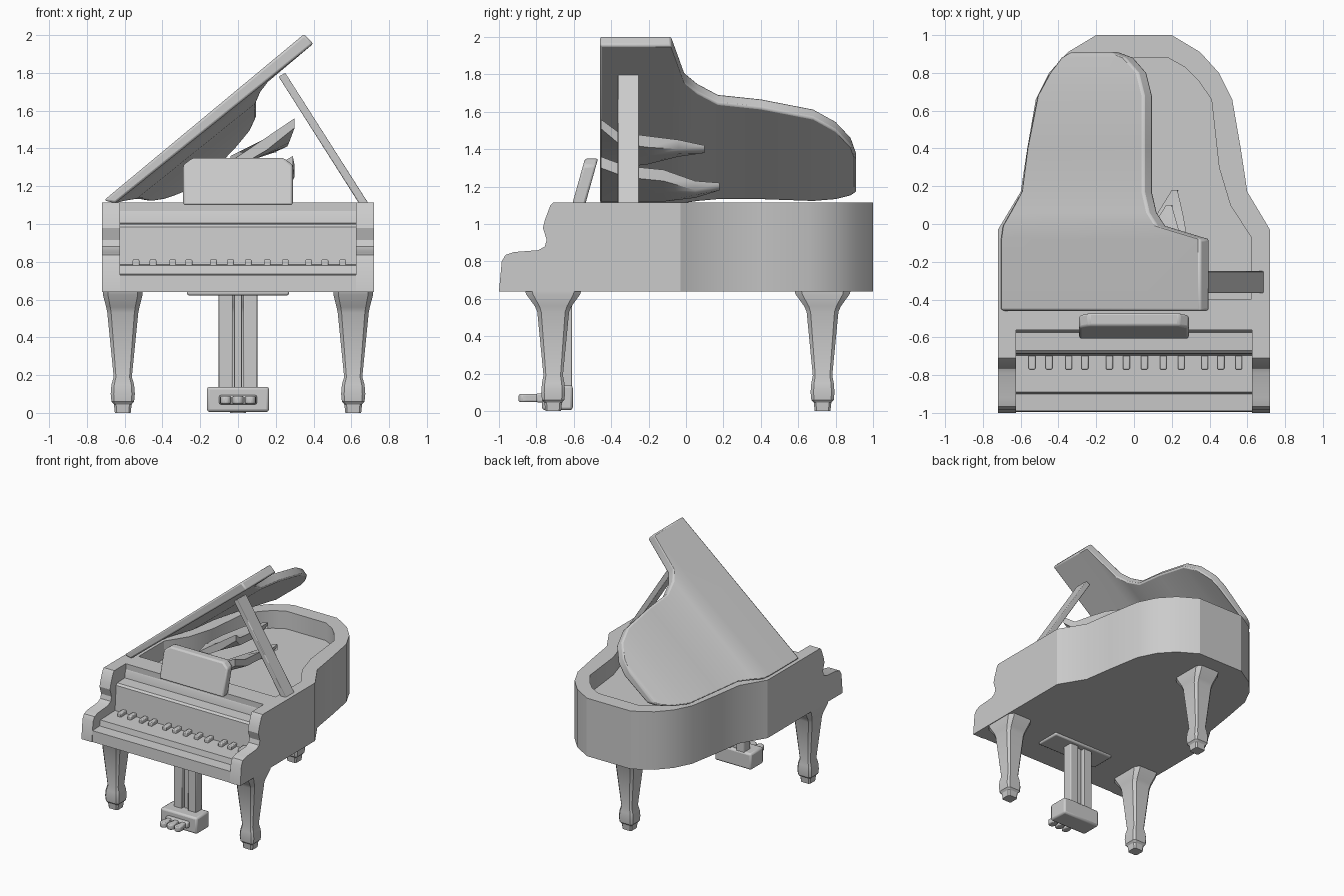
import bpy, bmesh, math

if "Cube" in bpy.data.objects:
    bpy.data.objects.remove(bpy.data.objects["Cube"])


def loft(name, rings, bevel=0.0, angle=30):
    """Skin a list of equal-length point rings and cap both ends."""
    bm = bmesh.new()
    vs = [[bm.verts.new(p) for p in ring] for ring in rings]
    n = len(rings[0])
    for a, b in zip(vs, vs[1:]):
        for i in range(n):
            j = (i + 1) % n
            bm.faces.new((a[i], a[j], b[j], b[i]))
    bm.faces.new(vs[0])
    bm.faces.new(vs[-1])
    bmesh.ops.recalc_face_normals(bm, faces=bm.faces)
    me = bpy.data.meshes.new(name)
    bm.to_mesh(me)
    bm.free()
    ob = bpy.data.objects.new(name, me)
    bpy.context.collection.objects.link(ob)
    bpy.ops.object.select_all(action='DESELECT')
    ob.select_set(True)
    bpy.context.view_layer.objects.active = ob
    bpy.ops.object.shade_smooth_by_angle(angle=math.radians(angle))
    if bevel:
        m = ob.modifiers.new("Bevel", 'BEVEL')
        m.width, m.segments, m.limit_method = bevel, 2, 'ANGLE'
        m.angle_limit = math.radians(35)
    return ob


def box(name, x0, x1, y0, y1, z0, z1, bevel=0.0):
    ring = [(x0, y0), (x1, y0), (x1, y1), (x0, y1)]
    return loft(name, [[(x, y, z) for x, y in ring] for z in (z0, z1)], bevel)


def extrude_x(name, profile, x0, x1, bevel=0.0):
    """Extrude a (y, z) profile sideways."""
    return loft(name, [[(x, y, z) for y, z in profile] for x in (x0, x1)], bevel)


def extrude_y(name, profile, y0, y1, bevel=0.0):
    """Extrude an (x, z) profile front to back."""
    return loft(name, [[(x, y, z) for x, z in profile] for y in (y0, y1)], bevel)


def mirrored(half, z):
    return [(x, y, z) for x, y in half] + [(-x, y, z) for x, y in reversed(half)]


# Case: outer rim, hollow with a soundboard floor
outer = [(.72, -.56), (.72, -.03), (.60, .17), (.565, .40), (.52, .66),
         (.45, .80), (.35, .91), (.20, 1.0)]
inner = [(.62, -.40), (.62, -.07), (.51, .10), (.45, .30), (.41, .66),
         (.34, .76), (.27, .83), (.18, .88)]
loft("case", [mirrored(outer, .64), mirrored(outer, 1.115),
              mirrored(inner, 1.115), mirrored(inner, .97)])

# Scrolled cheeks either side of the keyboard
cheek = [(-.56, .64), (-1, .64), (-.985, .80), (-.965, .835), (-.92, .85), (-.79, .86),
         (-.755, .88), (-.745, .915), (-.765, .98), (-.755, 1.02),
         (-.725, 1.10), (-.71, 1.115), (-.56, 1.115)]
for side, s in (("left", -1), ("right", 1)):
    extrude_x(side + "_cheek", cheek, s * .625, s * .72)

# Key bed, key tops and fallboard in one stepped profile
keybed = [(-.56, .64), (-.995, .64), (-.99, .73), (-.90, .735), (-.89, .78),
          (-.70, .785), (-.685, .985), (-.67, 1.0), (-.575, 1.005), (-.565, 1.06), (-.56, 1.07)]
extrude_x("keyboard", keybed, -.625, .625)

# Raised keys
for i, x in enumerate((-.54, -.45, -.345, -.26, -.13, -.04, .055, .155, .25, .375, .46, .555)):
    box(f"raised_key_{i + 1}", x - .018, x + .018, -.77, -.69, .775, .812, .006)

# Lid: stations of (y, left x, right x, lift), sloping up from the curved hinge side
lid = []
for y, xl, xr, lift in ((-.46, -.71, .40, 0), (-.08, -.71, .40, 0), (-.01, -.70, .17, 0),
                        (.06, -.66, .125, .01), (.17, -.60, .10, .02), (.40, -.57, .10, .02),
                        (.68, -.515, .10, .01), (.80, -.45, .07, .02),
                        (.88, -.39, .0, .04), (.91, -.34, -.08, .06)):
    x0, z0 = xl + .06, 1.11 + lift
    z1 = z0 + (xr - x0) * .805
    lid.append([(x0, y, z0), (xr, y, z1), (xr - .05, y, z1 + .05), (xl, y, z0 + .015)])
loft("lid", lid, .012, 40)

# Lid prop
extrude_y("lid_prop", [(.64, 1.11), (.69, 1.11), (.25, 1.80), (.215, 1.78)], -.365, -.25, .005)

# Music desk: leaning panel with clipped top corners
desk = [(-.29, 0), (.29, 0), (.29, .85), (.24, 1), (-.24, 1), (-.29, .85)]
loft("music_desk", [[(x, y + .07 * t, 1.10 + .25 * t) for x, t in desk]
                    for y in (-.61, -.54)], .012)

# Loose curled leaves under the lid: sections of (y, x0, z0, x1, z1, thickness)
leaves = {
    "upper_leaf": ((-.455, -.04, 1.28, .30, 1.56, .05), (-.36, -.04, 1.30, .27, 1.49, .06),
                   (-.20, .0, 1.32, .26, 1.47, .06), (-.04, .08, 1.36, .24, 1.45, .05),
                   (.10, .17, 1.40, .20, 1.42, .015)),
    "lower_leaf": ((-.455, -.02, 1.12, .29, 1.36, .06), (-.32, .0, 1.12, .30, 1.31, .06),
                   (-.12, .05, 1.12, .29, 1.29, .06), (.05, .12, 1.14, .26, 1.23, .05),
                   (.18, .20, 1.20, .23, 1.22, .015)),
}
for name, secs in leaves.items():
    loft(name, [[(x0, y, z0), ((x0 + x1) / 2 + .02, y, (z0 + z1) / 2 - .03), (x1, y, z1 - t),
                 (x1, y, z1), ((x0 + x1) / 2, y, (z0 + z1) / 2 + t / 2), (x0, y, z0 + t)]
                for y, x0, z0, x1, z1, t in secs], angle=50)

# Tapered legs with flared tops and bulbous feet: (half width, half depth, z)
leg = ((.042, .042, 0), (.047, .047, .045), (.06, .06, .06), (.064, .064, .10),
       (.060, .060, .15), (.048, .052, .19), (.082, .085, .53), (.088, .098, .56),
       (.105, .145, .625), (.105, .150, .645))
for name, cx, cy in (("front_left_leg", -.61, -.71), ("front_right_leg", .61, -.71),
                     ("rear_leg", 0, .73)):
    rings = []
    for a, b, z in leg:
        k = .75
        pts = [(a, -b * k), (a, b * k), (a * k, b), (-a * k, b),
               (-a, b * k), (-a, -b * k), (-a * k, -b), (a * k, -b)]
        rings.append([(cx + x, cy + y, z) for x, y in pts])
    loft(name, rings)

# Pedal lyre: mounting plate, posts, centre rod, pedal box and pedals
box("lyre_plate", -.27, .27, -.78, -.58, .622, .65, .01)
for side, s in (("left", -1), ("right", 1)):
    box(side + "_lyre_post", s * .065 - .037, s * .065 + .037, -.69, -.61, .12, .64, .006)
box("lyre_rod", -.02, .02, -.665, -.635, .12, .64, .004)
box("pedal_box", -.165, .165, -.77, -.605, .005, .138, .015)
box("pedal_plate", -.10, .10, -.80, -.76, .045, .095, .01)
for i, x in enumerate((-.065, 0, .065)):
    pad = [(-.018, -.76), (-.02, -.82), (-.03, -.85), (-.028, -.88), (-.012, -.895)]
    ring = pad + [(-px, py) for px, py in reversed(pad)]
    loft(f"pedal_{i + 1}", [[(x + px, py, z) for px, py in ring] for z in (.048, .09)], .008)
